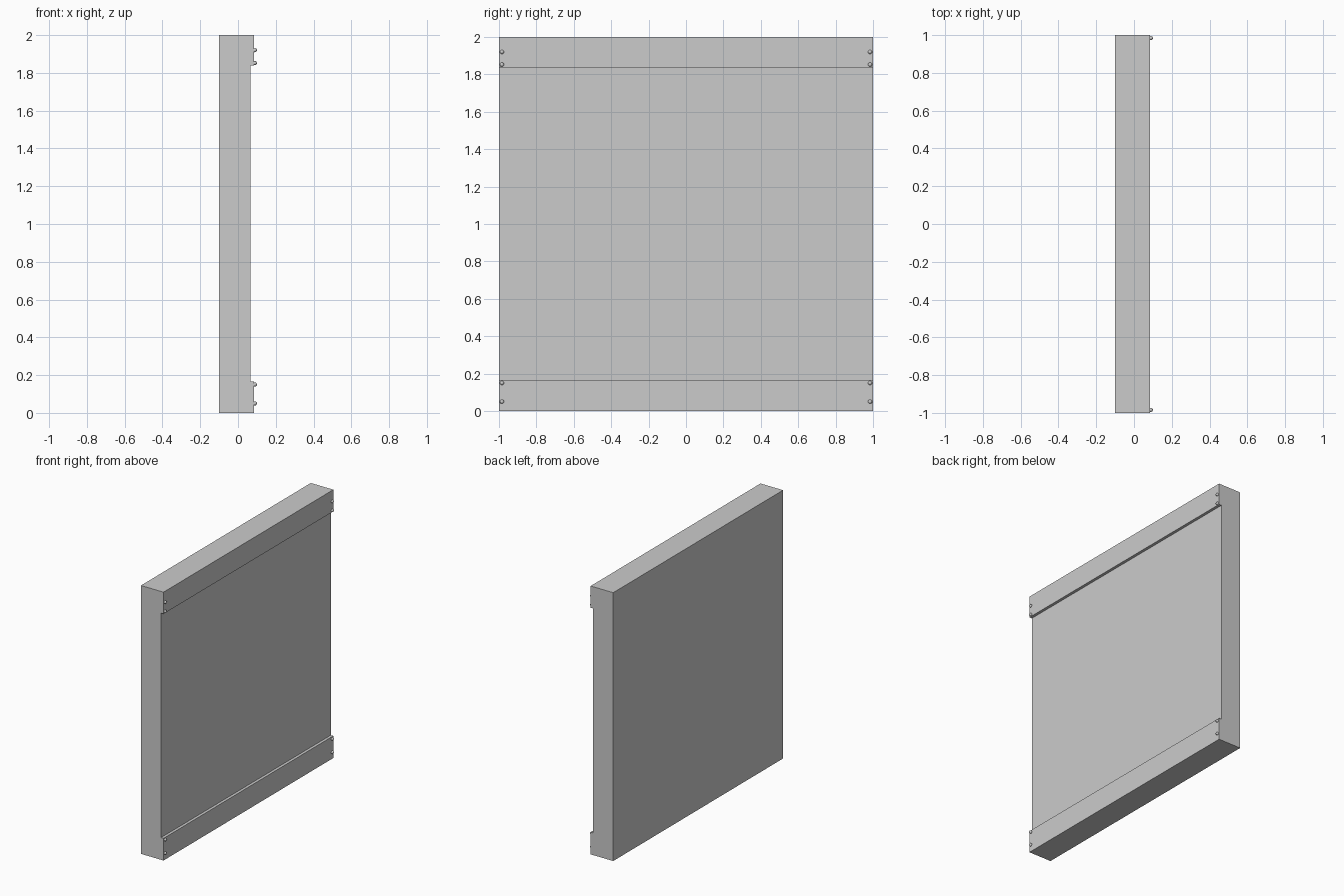
import bpy

if "Cube" in bpy.data.objects:
    bpy.data.objects.remove(bpy.data.objects["Cube"])


def box(name, lo, hi):
    size = [b - a for a, b in zip(lo, hi)]
    mid = [(a + b) / 2 for a, b in zip(lo, hi)]
    bpy.ops.mesh.primitive_cube_add(size=1, location=mid)
    ob = bpy.context.object
    ob.name = name
    ob.scale = size
    bpy.ops.object.transform_apply(location=False, rotation=False, scale=True)
    return ob


# Main wall slab
box("wall_panel", (-0.1, -1, 0), (0.065, 1, 2))

# Raised trim rails along the bottom and top
box("bottom_rail", (0.065, -1, 0), (0.086, 1, 0.165))
box("top_rail", (0.065, -1, 1.838), (0.086, 1, 2))

# Round rivets at the rail ends
for side, y in (("left", -0.984), ("right", 0.984)):
    for i, z in enumerate((0.05, 0.15, 1.852, 1.92)):
        bpy.ops.mesh.primitive_uv_sphere_add(
            segments=16, ring_count=8, radius=0.011, location=(0.089, y, z))
        bpy.context.object.name = f"rivet_{side}_{i + 1}"
        bpy.ops.object.shade_smooth()
